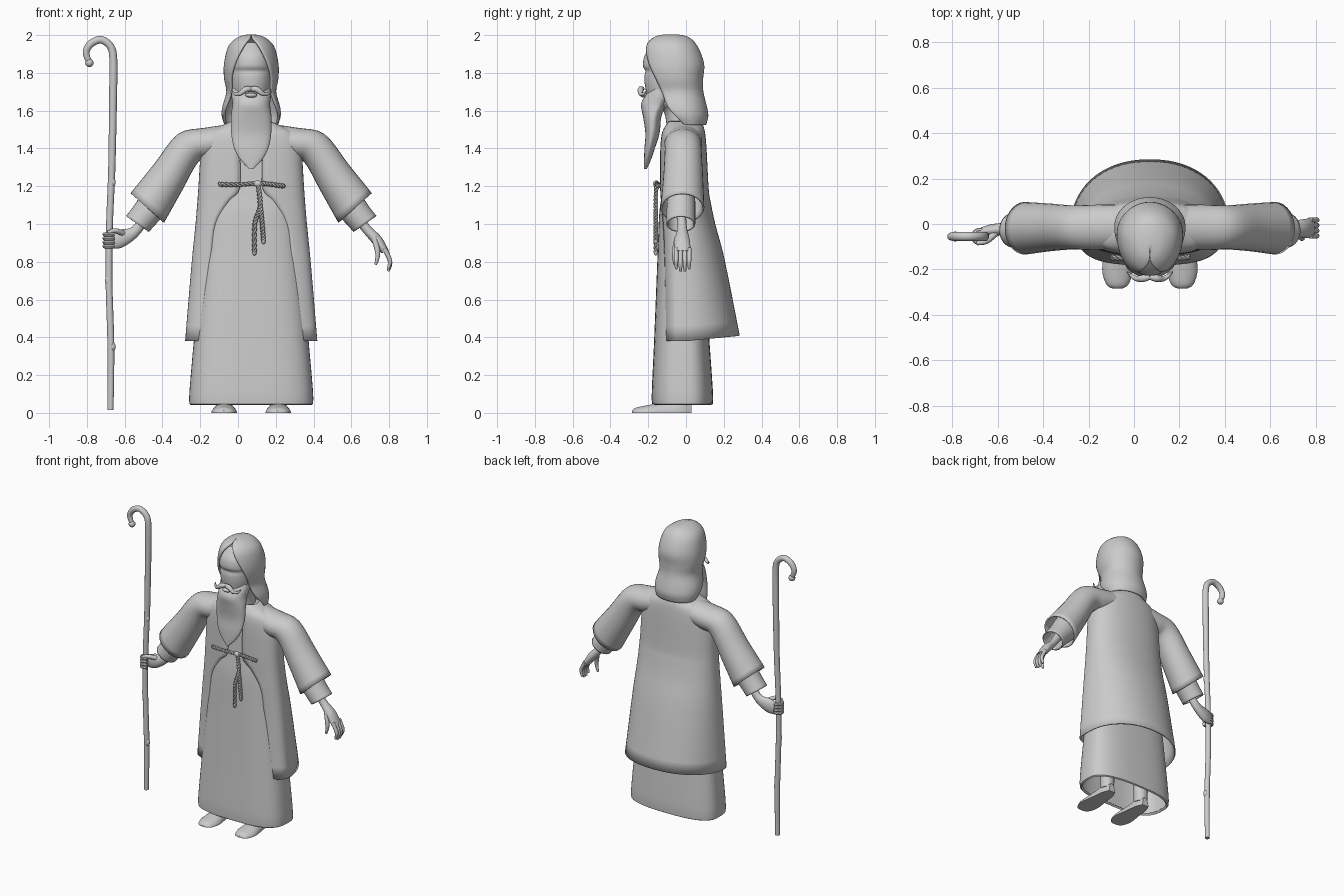
import bpy, bmesh, math
from mathutils import Vector

cube = bpy.data.objects.get("Cube")
if cube:
    bpy.data.objects.remove(cube, do_unlink=True)

CX = 0.07  # body centre line
MADE = []

grey = bpy.data.materials.new("plain_grey")
grey.use_nodes = True
tone = (0.6, 0.6, 0.6, 1)
grey.diffuse_color = tone
grey.node_tree.nodes["Principled BSDF"].inputs["Base Color"].default_value = tone


def smooth(rows, k=4):
    """Catmull-Rom interpolation through rows of numbers."""
    out = []
    for i in range(len(rows) - 1):
        p0, p1 = rows[max(i - 1, 0)], rows[i]
        p2, p3 = rows[i + 1], rows[min(i + 2, len(rows) - 1)]
        for j in range(k):
            t = j / k
            out.append(tuple(
                b + 0.5 * t * (c - a + t * (2 * a - 5 * b + 4 * c - d + t * (3 * (b - c) + d - a)))
                for a, b, c, d in zip(p0, p1, p2, p3)))
    return out + [tuple(rows[-1])]


def loft(name, rings, closed=True, caps=(True, True), thick=0):
    """Skin a list of rings into one object."""
    bm = bmesh.new()
    grid = [[bm.verts.new(p) for p in ring] for ring in rings]
    n = len(grid[0])
    for r, s in zip(grid, grid[1:]):
        for i in range(n if closed else n - 1):
            j = (i + 1) % n
            bm.faces.new((r[i], r[j], s[j], s[i]))
    for use, ring in zip(caps, (grid[0], grid[-1])):
        if use:
            bm.faces.new(ring)
    bmesh.ops.recalc_face_normals(bm, faces=bm.faces)
    mesh = bpy.data.meshes.new(name)
    bm.to_mesh(mesh)
    bm.free()
    mesh.materials.append(grey)
    obj = bpy.data.objects.new(name, mesh)
    bpy.context.collection.objects.link(obj)
    if thick:
        mod = obj.modifiers.new("cloth", "SOLIDIFY")
        mod.thickness, mod.offset = thick, 0
    MADE.append(obj)
    return obj


def level(z, a, f, yc, b, gap=0, lift=0, front=1.0, back=1.0, n=56):
    """Horizontal ring: half width a, front f, back b, open by gap in front."""
    t0 = math.asin(min(1, max(0, gap / a)) ** (1 / front))
    pts = []
    for i in range(n):
        t = t0 + (2 * math.pi - 2 * t0) * i / (n - 1 if gap else n)
        s, c = math.sin(t), math.cos(t)
        e = front if c > 0 else back
        x = CX + math.copysign(a * abs(s) ** e, s)
        y = yc + (f - yc if c > 0 else b - yc) * abs(c) ** e
        pts.append(Vector((x, y, z + lift * max(0, y))))
    return pts


def limb(name, side, rows, caps=(True, True), thick=0, n=28):
    """Sideways loft; rows hold top (u, z), bottom (u, z) and the y range."""
    rings = []
    for ut, zt, ub, zb, y0, y1 in smooth(rows):
        ring = []
        for i in range(n):
            t = 2 * math.pi * i / n
            c, s = math.cos(t) / 2, math.sin(t) / 2
            u = (ut + ub) / 2 + c * (ut - ub)
            ring.append((CX + side * u, (y0 + y1) / 2 + s * (y1 - y0), (zt + zb) / 2 + c * (zt - zb)))
        rings.append(ring)
    return loft(name, rings, True, caps, thick)


def frames(path, ref):
    for i, p in enumerate(path):
        tan = (path[min(i + 1, len(path) - 1)] - path[max(i - 1, 0)]).normalized()
        u = tan.cross(ref).normalized()
        yield p, u, tan.cross(u)


def tube(name, rows, k=4, n=10, ref=Vector((0, 1, 0))):
    """Round tube through rows of x, y, z, radius."""
    rows = smooth(rows, k)
    path = [Vector(r[:3]) for r in rows]
    rings = []
    for (p, u, v), r in zip(frames(path, ref), rows):
        angles = [2 * math.pi * i / n for i in range(n)]
        rings.append([p + (u * math.cos(t) + v * math.sin(t)) * r[3] for t in angles])
    return loft(name, rings)


def ball(name, centre, size):
    x, y, z = centre
    rings = []
    for i in range(1, 10):
        t = math.pi * i / 10
        r = math.sin(t)
        rings.append([(x + size[0] * r * math.cos(a), y + size[1] * r * math.sin(a),
                       z + size[2] * math.cos(t)) for a in [math.tau * j / 16 for j in range(16)]])
    return loft(name, rings)


def rope(name, points, turns):
    """Two strands twisted around one path."""
    path = [Vector(p) for p in smooth(points, 30)]
    for strand in range(2):
        rows = []
        for i, (p, u, v) in enumerate(frames(path, Vector((0, 1, 0)))):
            t = math.pi * strand + math.tau * turns * i / len(path)
            rows.append(tuple(p + (u * math.cos(t) + v * math.sin(t)) * 0.006) + (0.007,))
        tube(f"{name}_strand_{strand + 1}", rows, 1, 6)


# Under robe: closed tunic reaching the feet
rows = [(0.055, .31, -.165, 0, .125), (0.075, .325, -.178, 0, .14), (0.38, .30, -.165, 0, .12),
        (0.8, .26, -.148, 0, .09), (1.05, .235, -.138, 0, .08), (1.2, .22, -.12, 0, .07),
        (1.45, .17, -.112, 0, .06), (1.52, .09, -.10, 0, .05)]
loft("under_robe", [level(*r, front=.65, back=.75) for r in smooth(rows)], caps=(False, True), thick=.008)

# Outer robe: open in front, long flared back
rows = [(0.38, .345, -.12, -.02, .28, .26, .1), (0.8, .31, -.122, -.02, .2, .215, .05),
        (1.0, .29, -.128, -.02, .15, .19, 0), (1.12, .28, -.13, -.02, .125, .12, 0),
        (1.19, .275, -.132, -.02, .115, .06, 0), (1.38, .262, -.132, -.02, .105, .06, 0),
        (1.47, .24, -.125, -.02, .098, .06, 0), (1.51, .17, -.11, -.02, .09, .058, 0),
        (1.54, .10, -.09, -.02, .08, .055, 0)]
loft("outer_robe", [level(*r, front=.65, back=.92) for r in smooth(rows)],
     closed=False, caps=(False, False), thick=.01)

# Sleeves, cuffs, feet
for side, word in ((1, "left"), (-1, "right")):
    limb(f"{word}_sleeve", side, [
        (.06, 1.53, .10, 1.38, -.10, .08), (.24, 1.505, .22, 1.35, -.11, .08),
        (.385, 1.472, .285, 1.33, -.107, .077), (.51, 1.315, .37, 1.18, -.115, .085),
        (.635, 1.16, .465, 1.01, -.13, .092)], caps=(True, False), thick=.01)
    limb(f"{word}_cuff", side, [
        (.56, 1.19, .43, 1.08, -.095, .045), (.61, 1.105, .50, 1.01, -.1, .045),
        (.66, 1.04, .545, .96, -.1, .045)], caps=(True, False), thick=.008)
    fx = CX + side * .143
    shoe = smooth([(-.285, .02, .012), (-.265, .05, .028), (-.2, .068, .042), (-.1, .055, .062),
                   (-.02, .045, .085), (.03, .025, .06)])
    loft(f"{word}_foot", [[(fx + w * math.cos(t), y, h * max(0, math.sin(t)))
                           for t in [math.tau * (i + .5) / 20 for i in range(20)]] for y, w, h in shoe])
    tube(f"{word}_leg", [(fx, -.02, .04, .045), (fx, -.02, .2, .05), (fx, -.02, .45, .06)])

# Relaxed left hand
limb("left_hand", 1, [
    (.58, 1.07, .535, 1.03, -.05, 0), (.625, .995, .585, .965, -.045, .005),
    (.69, .93, .645, .895, -.06, .02), (.728, .86, .69, .845, -.062, .025)])
for i in range(4):
    y = -.052 + .023 * i
    drop = .012 * (i in (0, 3))
    tube(f"left_finger_{i + 1}", [(.775, y, .87, .013), (.80, y, .82, .012),
                                  (.805, y, .785 + drop, .011), (.795, y, .75 + drop, .007)])
tube("left_thumb", [(.72, -.045, .93, .016), (.738, -.06, .86, .014),
                    (.738, -.062, .82, .011), (.728, -.06, .785, .007)])

# Right hand closed round the staff
limb("right_hand", -1, [
    (.58, 1.07, .535, 1.02, -.05, 0), (.63, .985, .605, .93, -.045, .005),
    (.70, .97, .685, .875, -.055, 0), (.745, .955, .74, .87, -.05, -.015)])
for i in range(4):
    arc = [math.radians(a) for a in range(40, 330, 40)]
    tube(f"right_finger_{i + 1}", [(-.68 + .027 * math.cos(a), -.055 + .027 * math.sin(a),
                                    .882 + .021 * i, .011) for a in arc], 2, 8, Vector((0, 0, 1)))
tube("right_thumb", [(-.61, -.04, .95, .016), (-.65, -.075, .965, .013), (-.69, -.085, .955, .009)],
     ref=Vector((0, 0, 1)))

# Crook staff
tube("staff", [(x, -.055, z, r) for x, z, r in (
    (-.675, .015, .016), (-.673, .35, .018), (-.683, .7, .018), (-.68, 1.0, .018), (-.668, 1.3, .019),
    (-.661, 1.7, .021), (-.66, 1.87, .021), (-.675, 1.94, .02), (-.725, 1.975, .02), (-.778, 1.955, .02),
    (-.804, 1.91, .018), (-.79, 1.86, .015))], 8, 14)
ball("staff_tip", (-.787, -.055, 1.853), (.022, .022, .022))
for x, z in ((-.69, .7), (-.662, .35), (-.662, 1.22)):
    ball("staff_knot", (x, -.058, z), (.014, .016, .025))

# Head and neck
rows = [(1.5, .075, -.10, -.03, .04), (1.6, .075, -.12, -.04, .04), (1.64, .09, -.19, -.06, .04),
        (1.72, .108, -.215, -.07, .04), (1.78, .113, -.22, -.07, .05), (1.81, .114, -.215, -.07, .05),
        (1.84, .115, -.228, -.07, .05), (1.9, .105, -.215, -.07, .04), (1.96, .06, -.16, -.07, .0)]
loft("head", [level(*r, front=.9) for r in smooth(rows)])

# Long parted hair
rows = [(1.998, .015, -.11, -.085, -.05, .001), (1.985, .065, -.165, -.075, .01, .004),
        (1.94, .115, -.215, -.06, .055, .04), (1.85, .138, -.232, -.05, .09, .085),
        (1.77, .138, -.222, -.04, .085, .105), (1.70, .126, -.20, -.03, .086, .104),
        (1.62, .147, -.19, -.02, .105, .132), (1.57, .15, -.14, -.01, .112, .143),
        (1.525, .135, -.08, .01, .10, .133)]
loft("hair", [level(*r) for r in smooth(rows)], closed=False, caps=(True, False), thick=.012)

# Beard, lip and moustache
rows = [(1.715, .108, -.19, -.11, -.06), (1.67, .104, -.222, -.13, -.07), (1.63, .10, -.238, -.15, -.10),
        (1.57, .107, -.228, -.17, -.13), (1.48, .106, -.215, -.18, -.14), (1.4, .09, -.22, -.195, -.165),
        (1.34, .058, -.222, -.205, -.185), (1.29, .01, -.222, -.215, -.208)]
loft("beard", [level(*r, front=.9) for r in smooth(rows)])
ball("lower_lip", (CX, -.222, 1.682), (.032, .022, .013))
for side, word in ((1, "left"), (-1, "right")):
    tube(f"{word}_moustache", [
        (CX, -.232, 1.715, .013), (CX + side * .03, -.24, 1.712, .016), (CX + side * .06, -.24, 1.69, .012),
        (CX + side * .085, -.225, 1.688, .008), (CX + side * .1, -.21, 1.705, .003)])

# Rope belt with knot and hanging cords
rope("belt", [(-.10, -.148, 1.21), (0, -.152, 1.208), (.1, -.156, 1.215), (.17, -.153, 1.21),
              (.245, -.146, 1.2)], 9)
ball("belt_knot", (.105, -.158, 1.213), (.022, .016, .018))
for name, x, z in (("long_cord", .087, .85), ("short_cord", .135, .91)):
    rope(name, [(.107, -.158, 1.205), (.118, -.16, 1.1), (.1 + (x - .1) * .8, -.16, 1.0), (x, -.16, z)], 9)
    ball(name + "_end", (x, -.16, z), (.011, .011, .017))

# Soft shading with crisp hems
bpy.ops.object.select_all(action="DESELECT")
for obj in MADE:
    obj.select_set(True)
bpy.context.view_layer.objects.active = MADE[0]
bpy.ops.object.shade_smooth_by_angle(angle=math.radians(40))
